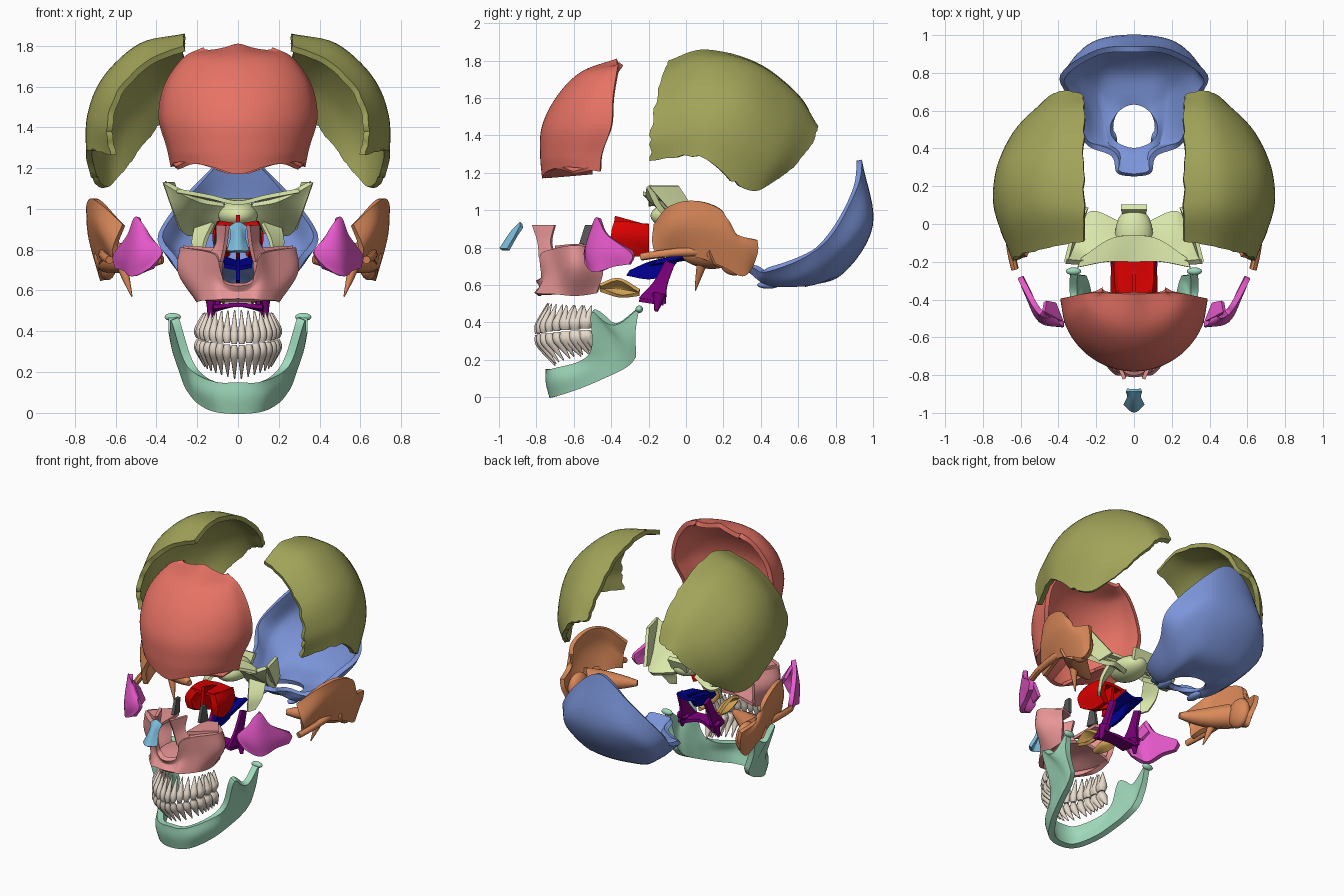
import bpy, bmesh, math, random
from mathutils import Vector

random.seed(4)
cube = bpy.data.objects.get("Cube")
if cube:
    bpy.data.objects.remove(cube, do_unlink=True)


def paint(name, red, green, blue):
    material = bpy.data.materials.new(name)
    material.use_nodes = True
    material.diffuse_color = (red, green, blue, 1)
    shader = material.node_tree.nodes["Principled BSDF"]
    shader.inputs["Base Color"].default_value = (red, green, blue, 1)
    shader.inputs["Roughness"].default_value = .6
    return material


CORAL = paint("coral", .8, .17, .13)
OLIVE = paint("olive", .36, .37, .1)
BLUE = paint("blue", .2, .3, .7)
ORANGE = paint("orange", .7, .25, .1)
MAGENTA = paint("magenta", .8, .1, .6)
LIME = paint("lime", .7, .8, .4)
PINK = paint("pink", .8, .3, .3)
MINT = paint("mint", .35, .7, .5)
SKY = paint("sky", .2, .5, .7)
RED = paint("red", .7, 0, 0)
NAVY = paint("navy", 0, 0, .3)
PURPLE = paint("purple", .2, 0, .2)
GOLD = paint("gold", .7, .4, .1)
MOSS = paint("moss", .1, .1, .1)
IVORY = paint("ivory", .8, .7, .6)


def finish(name, data, material, pair=False, thick=0, offset=0):
    """Add the object, mirror and thicken it, then shade it smooth."""
    obj = bpy.data.objects.new(name, data)
    bpy.context.scene.collection.objects.link(obj)
    data.materials.append(material)
    if thick:
        solid = obj.modifiers.new("thickness", 'SOLIDIFY')
        solid.thickness, solid.offset = thick, offset
    if pair:
        obj.modifiers.new("pair", 'MIRROR').use_mirror_merge = False
    bpy.ops.object.select_all(action='DESELECT')
    obj.select_set(True)
    bpy.context.view_layer.objects.active = obj
    bpy.ops.object.convert(target='MESH')
    bpy.ops.object.shade_smooth_by_angle(angle=math.radians(45))


def spline(points, steps=6):
    """Smooth curve through the points."""
    p = [Vector(q) for q in points]
    p = [p[0] * 2 - p[1]] + p + [p[-1] * 2 - p[-2]]
    out = []
    for a, b, c, d in zip(p, p[1:], p[2:], p[3:]):
        for i in range(steps):
            t = i / steps
            out.append(b + ((c - a) + ((a * 2 - b * 5 + c * 4 - d)
                       + (b * 3 - a - c * 3 + d) * t) * t) * t / 2)
    return out + [p[-2]]


def plate(name, material, strips, thick=.02, pair=False, sym=False, offset=0, ragged=0):
    """Curved bone plate lofted through strips; sym continues it across the midline."""
    if sym:
        strips = [[(-x, y, z) for x, y, z in s] for s in reversed(strips[1:])] + strips
    grid = [spline(line) for line in zip(*[spline(s) for s in strips])]
    rows, cols = len(grid), len(grid[0])
    for i in range(rows):
        for j in range(cols):
            inner = grid[min(max(i, 1), rows - 2)][min(max(j, 1), cols - 2)]
            grid[i][j] = grid[i][j].lerp(inner, random.random() * ragged)
    bm = bmesh.new()
    verts = [[bm.verts.new(p) for p in line] for line in grid]
    for a, b in zip(verts, verts[1:]):
        for j in range(cols - 1):
            bm.faces.new((a[j], a[j + 1], b[j + 1], b[j]))
    bmesh.ops.remove_doubles(bm, verts=bm.verts, dist=.0005)
    bm.normal_update()
    middle = Vector((0, 0, 1.1))
    if sum(f.normal.dot(f.calc_center_median() - middle) for f in bm.faces) < 0:
        bmesh.ops.reverse_faces(bm, faces=bm.faces)
    mesh = bpy.data.meshes.new(name)
    bm.to_mesh(mesh)
    bm.free()
    finish(name, mesh, material, pair, thick, offset)


def tubes(name, material, paths):
    """Mirrored tapering rods; every path point is x, y, z, radius."""
    curve = bpy.data.curves.new(name, 'CURVE')
    curve.dimensions = '3D'
    curve.bevel_depth, curve.bevel_resolution, curve.use_fill_caps = 1, 2, True
    for path in paths:
        line = curve.splines.new('NURBS')
        line.points.add(len(path) - 1)
        for point, (x, y, z, radius) in zip(line.points, path):
            point.co, point.radius = (x, y, z, 1), radius
        line.order_u, line.use_endpoint_u, line.resolution_u = 3, True, 4
    finish(name, curve, material, pair=True)


def blob(name, material, centre, size, pair=True):
    bm = bmesh.new()
    bmesh.ops.create_uvsphere(bm, u_segments=20, v_segments=12, radius=1)
    bmesh.ops.scale(bm, vec=size, verts=bm.verts)
    bmesh.ops.translate(bm, vec=centre, verts=bm.verts)
    mesh = bpy.data.meshes.new(name)
    bm.to_mesh(mesh)
    bm.free()
    finish(name, mesh, material, pair)


# Forehead from elliptic levels: half width, side y, middle y, height, brow arch
levels = [(.33, -.46, -.77, 1.17, .06), (.35, -.45, -.78, 1.3, 0), (.39, -.4, -.77, 1.45, 0),
          (.36, -.39, -.69, 1.61, 0), (.27, -.37, -.56, 1.74, 0), (.17, -.36, -.37, 1.81, -.03)]
strips = []
for step in range(5):
    turn = math.pi / 2 * step / 4
    strips.append([(width * math.sin(turn), side + (middle - side) * math.cos(turn),
                    height + arch * math.sin(turn * 1.6))
                   for width, side, middle, height, arch in levels])
plate("forehead_bone", CORAL, strips, .03, sym=True, offset=-1)
plate("eye_socket_roof", CORAL, [
    [(.04, -.75, 1.18), (.1, -.5, 1.2)], [(.2, -.7, 1.23), (.2, -.5, 1.26)],
    [(.3, -.6, 1.2), (.33, -.47, 1.23)]], pair=True)

# Skull side walls, strips run from front to back
plate("side_wall_bone", OLIVE, [
    [(.26, -.1, 1.8), (.26, .1, 1.86), (.26, .38, 1.79), (.26, .6, 1.62), (.27, .69, 1.47)],
    [(.45, -.13, 1.72), (.48, .1, 1.81), (.46, .36, 1.77), (.42, .58, 1.61), (.38, .71, 1.43)],
    [(.59, -.17, 1.57), (.65, .07, 1.65), (.65, .32, 1.62), (.57, .54, 1.47), (.46, .67, 1.34)],
    [(.64, -.2, 1.4), (.73, .07, 1.46), (.73, .28, 1.42), (.65, .47, 1.3), (.53, .59, 1.24)],
    [(.62, -.2, 1.26), (.74, .07, 1.28), (.72, .24, 1.15), (.66, .37, 1.1), (.58, .5, 1.17)],
], .03, pair=True, offset=-1, ragged=.4)

# Rear base, strips radiate from the oval spinal opening
strips = [
    [(0, .84, .66), (0, 1, .92), (0, .94, 1.27)],
    [(.16, .82, .66), (.22, .96, .9), (.2, .92, 1.13)],
    [(.2, .7, .61), (.32, .82, .76), (.39, .79, .88)],
    [(.17, .53, .59), (.25, .6, .64), (.33, .64, .75)],
    [(.14, .43, .6), (.2, .42, .63), (.26, .43, .67)],
    [(.1, .38, .63), (.11, .37, .66), (.12, .36, .69)],
    [(.05, .35, .66), (.07, .31, .68), (.09, .27, .71)],
    [(0, .35, .66), (0, .31, .68), (0, .25, .71)]]
for i, strip in enumerate(strips):
    turn = math.pi * i / 7
    strip.insert(0, (.11 * math.sin(turn), .51 + .13 * math.cos(turn), .61 - .02 * math.cos(turn)))
plate("rear_base_bone", BLUE, strips, .03, sym=True, offset=-1)
blob("neck_joint_knob", BLUE, (.12, .44, .6), (.03, .06, .02))

# Ear bones
plate("temple_plate", ORANGE, [
    [(.56, -.16, .92), (.6, -.17, .82), (.6, -.15, .74)],
    [(.66, -.08, 1.02), (.67, -.08, .9), (.62, -.05, .76)],
    [(.71, .05, 1.05), (.71, .06, .92), (.66, .07, .75)],
    [(.73, .19, 1), (.72, .2, .87), (.67, .2, .7)],
    [(.71, .25, .88), (.7, .3, .8), (.66, .3, .65)],
    [(.68, .38, .84), (.67, .38, .78), (.65, .35, .7)]], .03, pair=True)
blob("ear_knob", ORANGE, (.64, .26, .75), (.05, .09, .1))
tubes("ear_bone_prongs", ORANGE, [
    [(.65, .18, .77, .08), (.55, .08, .75, .08), (.37, 0, .75, .02)],
    [(.57, .09, .73, .03), (.55, .07, .66, .02), (.52, .05, .57, .003)],
    [(.65, .1, .78, .03), (.68, -.06, .78, .02), (.63, -.24, .75, .02)]])

# Winged bone behind the eyes
blob("wing_bone_body", LIME, (0, -.05, .97), (.1, .14, .07), pair=False)
plate("wing_bone_saddle", LIME, [[(0, .06, .97), (0, .09, 1.04)],
                                 [(.06, .06, .97), (.07, .09, 1.04)]], .03, sym=True)
plate("great_wing", LIME, [
    [(.07, 0, .9), (.08, -.05, .95), (.07, -.1, 1.02)],
    [(.2, .06, .88), (.2, -.04, .95), (.18, -.15, 1.04)],
    [(.25, .04, .88), (.27, -.1, .98), (.25, -.2, 1.07)],
    [(.28, 0, .9), (.32, -.13, 1), (.36, -.2, 1.13)]], .03, pair=True)
plate("great_wing_fin", LIME, [[(.36, -.2, 1.13), (.28, 0, .9)],
                               [(.32, -.04, 1.13), (.25, .09, .93)]], pair=True)
plate("small_wing", LIME, [
    [(0, -.2, 1.03), (0, -.06, 1.04)], [(.14, -.2, 1.06), (.13, -.08, 1.05)],
    [(.3, -.23, 1.09), (.28, -.18, 1.08)]], sym=True)
plate("wing_bone_leg", LIME, [
    [(.12, -.05, .93), (.21, 0, .9)], [(.16, -.12, .84), (.22, -.05, .83)],
    [(.17, -.14, .75), (.2, -.1, .76)]], pair=True)

# Upper jaw, strips run from tooth line upward
plate("upper_jaw", PINK, [
    [(0, -.8, .55), (0, -.77, .59), (0, -.79, .63)],
    [(.06, -.79, .55), (.06, -.76, .6), (.07, -.76, .65)],
    [(.1, -.78, .55), (.11, -.74, .65), (.09, -.77, .76)],
    [(.17, -.69, .55), (.17, -.68, .66), (.14, -.71, .79)],
    [(.19, -.58, .55), (.28, -.59, .69), (.27, -.6, .81)],
    [(.18, -.48, .56), (.2, -.45, .68), (.18, -.48, .79)]], .03, sym=True)
plate("jaw_nose_strut", PINK, [
    [(.08, -.78, .74), (.06, -.79, .83), (.05, -.82, .92)],
    [(.15, -.7, .76), (.1, -.72, .83), (.1, -.7, .92)]], pair=True)
plate("palate", PINK, [
    [(0, -.76, .6), (0, -.6, .62), (0, -.46, .61)],
    [(.1, -.74, .57), (.17, -.6, .57), (.18, -.47, .57)]], sym=True)
plate("eye_socket_floor", PINK, [
    [(.1, -.7, .8), (.1, -.5, .8)], [(.27, -.6, .81), (.18, -.47, .8)]], pair=True)

# Cheeks and small face bones
plate("cheek_bone", MAGENTA, [
    [(.42, -.53, .71), (.37, -.53, .79), (.44, -.5, .84)],
    [(.51, -.48, .67), (.49, -.51, .78), (.49, -.47, .96)],
    [(.55, -.38, .7), (.56, -.38, .77), (.53, -.42, .87)],
    [(.59, -.3, .71), (.6, -.28, .75), (.6, -.29, .78)]], .03, pair=True)
plate("cheek_socket_flange", MAGENTA, [
    [(.38, -.52, .79), (.42, -.42, .78)], [(.48, -.47, .92), (.47, -.41, .85)]], pair=True)
plate("nose_bridge", SKY, [
    [(0, -.88, .93), (0, -.93, .88), (0, -.99, .79)],
    [(.04, -.88, .91), (.03, -.91, .86), (.05, -.95, .79)]], sym=True)
plate("sieve_side", RED, [
    [(.09, -.39, .8), (.1, -.4, .87), (.07, -.38, .93)],
    [(.07, -.3, .76), (.1, -.3, .86), (.08, -.3, .93)],
    [(.06, -.2, .77), (.09, -.2, .85), (.08, -.2, .92)]], .05, pair=True)
plate("sieve_top", RED, [[(0, -.37, .92), (0, -.2, .92)],
                         [(.08, -.38, .93), (.09, -.2, .91)]], sym=True)
plate("sieve_divider", RED, [[(0, -.4, .82), (0, -.38, .97)],
                             [(0, -.22, .76), (0, -.2, .92)]])
plate("nose_divider", NAVY, [
    [(0, -.32, .65), (0, -.3, .68)], [(0, -.2, .63), (0, -.18, .73)],
    [(0, -.1, .65), (0, -.02, .76)]])
plate("nose_divider_wings", NAVY, [[(0, -.2, .71), (0, 0, .74)],
                                   [(.07, -.17, .72), (.07, 0, .76)]], sym=True)
plate("palate_upright", PURPLE, [
    [(.1, -.11, .73), (.1, -.06, .71)], [(.1, -.17, .62), (.11, -.1, .6)],
    [(.1, -.25, .53), (.13, -.11, .5)]], pair=True)
plate("palate_rear", PURPLE, [[(0, -.24, .53), (0, -.15, .53)],
                              [(.12, -.25, .52), (.13, -.12, .5)]], sym=True)
tubes("palate_spur", PURPLE, [[(.12, -.14, .55, .04), (.13, -.15, .5, .02), (.14, -.16, .46, .01)]])
plate("nose_scroll", GOLD, [
    [(.08, -.46, .6), (.06, -.46, .58), (.08, -.45, .57)],
    [(.09, -.36, .63), (.04, -.36, .58), (.08, -.35, .54)],
    [(.08, -.25, .57), (.06, -.25, .56), (.08, -.25, .55)]], pair=True)
plate("tear_bone", MOSS, [[(.1, -.57, .82), (.1, -.54, .92)],
                          [(.11, -.49, .81), (.1, -.5, .92)]], pair=True)

# Lower jaw, strips run from lower rim upward
plate("lower_jaw", MINT, [
    [(0, -.71, 0), (0, -.73, .08), (0, -.73, .15)],
    [(.1, -.68, .01), (.12, -.69, .09), (.1, -.7, .15)],
    [(.18, -.56, .05), (.2, -.55, .13), (.19, -.56, .19)],
    [(.23, -.42, .11), (.24, -.45, .2), (.25, -.5, .27)],
    [(.25, -.34, .15), (.28, -.39, .3), (.31, -.5, .46)],
    [(.26, -.3, .18), (.3, -.32, .3), (.32, -.38, .39)],
    [(.27, -.27, .22), (.31, -.27, .35), (.32, -.25, .48)]], .04, sym=True)
blob("jaw_hinge", MINT, (.32, -.25, .47), (.04, .02, .02))

# Teeth, front ones with one root and molars with two
for name, up in (("upper_teeth", 1), ("lower_teeth", -1)):
    paths = []
    for i in range(8):
        turn = math.pi / 2 * (i + .5) / 8
        x, y = .185 * math.sin(turn), -.51 - .285 * math.cos(turn)
        bite, length = .335 + up * .003 + .004 * i, .165 - .006 * i
        wide, lean = .018 + .0016 * i, .075 - up * .02 - .006 * i
        for split in ((-.012, .012) if i > 4 else (0,)):
            paths.append([(x, y + split / 2, bite, wide * .7),
                          (x, y + split / 2, bite + up * .03, wide * 1.3),
                          (x, y + split + lean * .3, bite + up * length * .5, wide * .8),
                          (x * .92, y + split * 1.6 + lean, bite + up * length, .003)])
    tubes(name, IVORY, paths)
